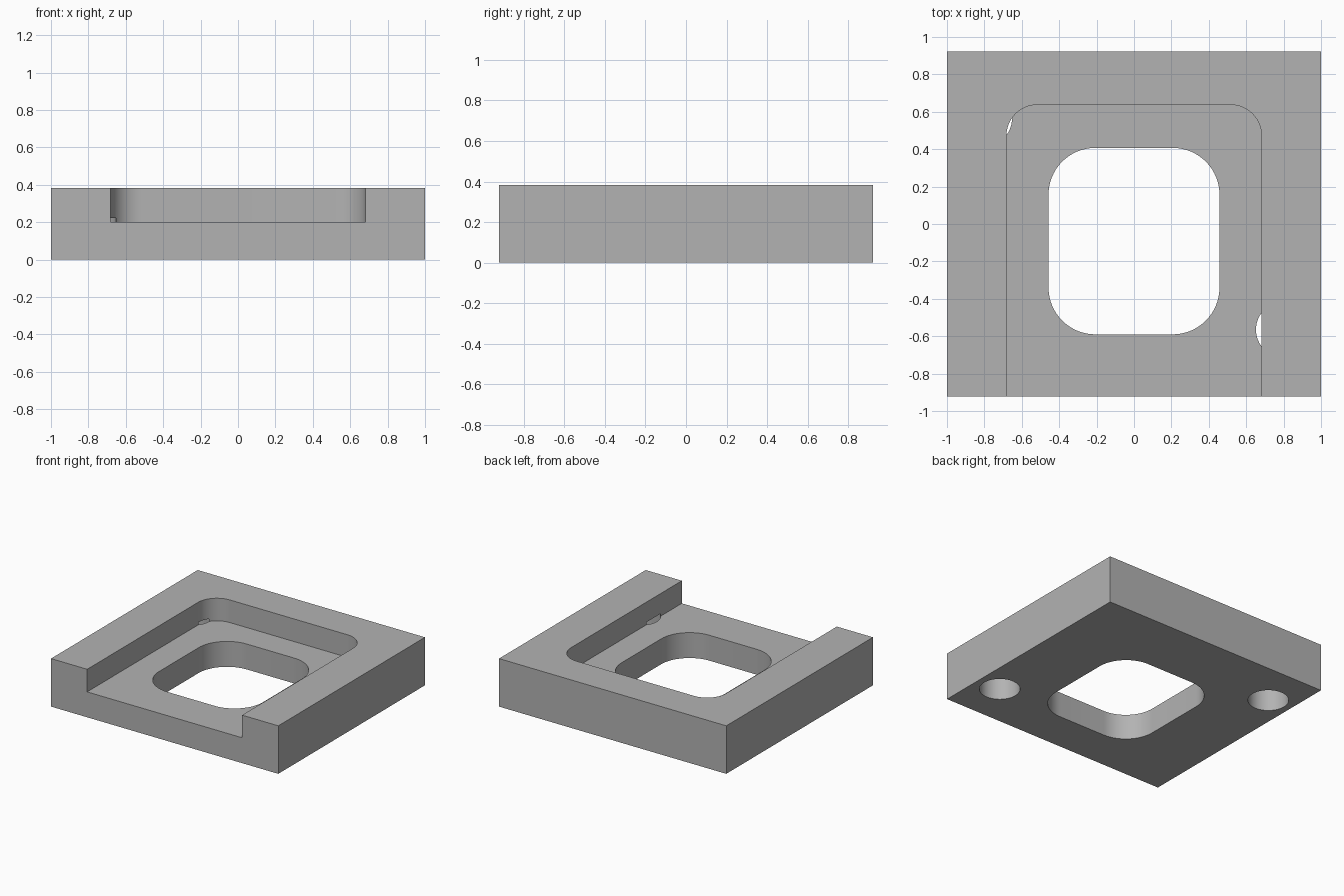
import bpy, bmesh
from math import sin, cos, pi

if "Cube" in bpy.data.objects:
    bpy.data.objects.remove(bpy.data.objects["Cube"])

DEPTH, HEIGHT, FLOOR = 0.922, 0.382, 0.202


def rounded_outline(x, y0, y1, r, steps=16):
    """Counter-clockwise rounded rectangle, symmetric in x."""
    corners = [(x - r, y1 - r), (-x + r, y1 - r), (-x + r, y0 + r), (x - r, y0 + r)]
    pts = []
    for quarter, (cx, cy) in enumerate(corners):
        for i in range(steps + 1):
            a = (quarter + i / steps) * pi / 2
            pts.append((cx + r * cos(a), cy + r * sin(a)))
    return pts


def circle(cx, cy, r, n=64):
    return [(cx + r * cos(2 * pi * i / n), cy + r * sin(2 * pi * i / n)) for i in range(n)]


def prism(name, outline, z0, z1):
    bm = bmesh.new()
    face = bm.faces.new([bm.verts.new((x, y, z0)) for x, y in outline])
    top = bmesh.ops.extrude_face_region(bm, geom=[face])["geom"]
    moved = [v for v in top if isinstance(v, bmesh.types.BMVert)]
    bmesh.ops.translate(bm, verts=moved, vec=(0, 0, z1 - z0))
    bmesh.ops.recalc_face_normals(bm, faces=bm.faces)
    mesh = bpy.data.meshes.new(name)
    bm.to_mesh(mesh)
    bm.free()
    obj = bpy.data.objects.new(name, mesh)
    bpy.context.collection.objects.link(obj)
    return obj


# Material
grey = bpy.data.materials.new("plain grey")
grey.use_nodes = True
grey.diffuse_color = (0.45, 0.45, 0.45, 1)
grey.node_tree.nodes["Principled BSDF"].inputs["Base Color"].default_value = grey.diffuse_color

# Solid block
block = prism("base_block", [(-1, -DEPTH), (1, -DEPTH), (1, DEPTH), (-1, DEPTH)], 0, HEIGHT)
block.data.materials.append(grey)

# Open-fronted pocket, central window and two blind holes from below
cutters = [
    prism("pocket_cutter", rounded_outline(0.682, -1.3, 0.637, 0.165), FLOOR, 0.6),
    prism("window_cutter", rounded_outline(0.457, -0.59, 0.407, 0.25), -0.2, 0.5),
    prism("left_hole_cutter", circle(0.8, -0.565, 0.148), -0.2, 0.222),
    prism("right_hole_cutter", circle(-0.8, 0.565, 0.148), -0.2, 0.222),
]
bpy.context.view_layer.objects.active = block
for cutter in cutters:
    cut = block.modifiers.new(cutter.name, "BOOLEAN")
    cut.operation = "DIFFERENCE"
    cut.solver = "EXACT"
    cut.object = cutter
    bpy.ops.object.modifier_apply(modifier=cut.name)
for cutter in cutters:
    bpy.data.objects.remove(cutter)

# Smooth rounded walls, crisp edges
bpy.ops.object.select_all(action="DESELECT")
block.select_set(True)
bpy.ops.object.shade_smooth_by_angle(angle=pi / 6)
